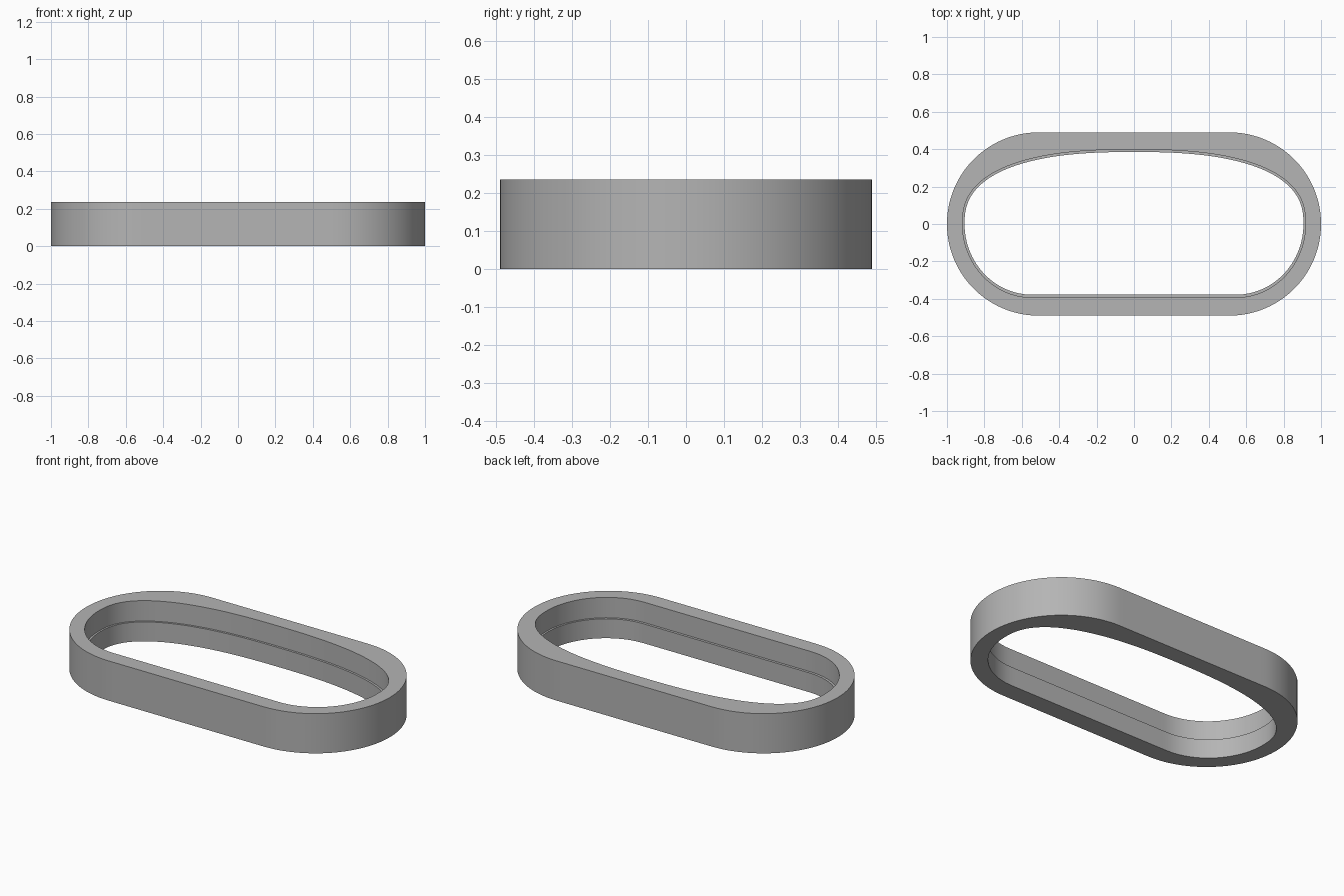
import bpy, bmesh, math

cube = bpy.data.objects.get("Cube")
if cube:
    bpy.data.objects.remove(cube, do_unlink=True)

SEGMENTS = 192
HEIGHT = 0.236
LEDGE_Z = 0.115


def rounded(x, y, half_x, half_y, straight, power):
    """Below 1 inside an oval with a straight middle, above 1 outside."""
    along = max(abs(x) - straight, 0) / (half_x - straight)
    return along ** power + (abs(y) / half_y) ** power


def outer(x, y):
    return rounded(x, y, 1.0, 0.49, 0.51, 2)


def opening(half_x, front_y, back_y):
    # Straight front with round ends, gently bowed back
    def shape(x, y):
        if y < 0:
            return rounded(x, y, half_x, front_y, 0.545, 2)
        return rounded(x, y, half_x, back_y, 0, 2.5)
    return shape


def outline(shape):
    """Sample an outline along rays from the centre."""
    points = []
    for i in range(SEGMENTS):
        a = math.tau * i / SEGMENTS
        dx, dy = math.cos(a), 0.6 * math.sin(a)
        low, high = 0.0, 2.0
        for _ in range(40):
            mid = (low + high) / 2
            if shape(dx * mid, dy * mid) < 1:
                low = mid
            else:
                high = mid
        points.append((dx * low, dy * low))
    return points


outer_line = outline(outer)
upper_line = outline(opening(0.917, 0.393, 0.398))
lower_line = outline(opening(0.906, 0.378, 0.385))

# Closed cross-section: outer wall, rim, upper wall, ledge, lower wall, base
section = [(outer_line, 0), (outer_line, HEIGHT), (upper_line, HEIGHT),
           (upper_line, LEDGE_Z), (lower_line, LEDGE_Z), (lower_line, 0)]

bm = bmesh.new()
loops = [[bm.verts.new((x, y, z)) for x, y in line] for line, z in section]
for k, loop in enumerate(loops):
    following = loops[(k + 1) % len(loops)]
    for i in range(SEGMENTS):
        j = (i + 1) % SEGMENTS
        bm.faces.new((loop[i], loop[j], following[j], following[i]))
bmesh.ops.recalc_face_normals(bm, faces=bm.faces)

mesh = bpy.data.meshes.new("oval_frame")
bm.to_mesh(mesh)
bm.free()
frame = bpy.data.objects.new("oval_frame", mesh)
bpy.context.collection.objects.link(frame)

# Plain grey finish
grey = bpy.data.materials.new("grey")
grey.use_nodes = True
colour = (0.46, 0.46, 0.46, 1)
grey.diffuse_color = colour
for node in grey.node_tree.nodes:
    if node.type == 'BSDF_PRINCIPLED':
        node.inputs["Base Color"].default_value = colour
mesh.materials.append(grey)

# Smooth walls with crisp rims
bpy.ops.object.select_all(action='DESELECT')
frame.select_set(True)
bpy.context.view_layer.objects.active = frame
bpy.ops.object.shade_smooth_by_angle(angle=math.radians(30))
